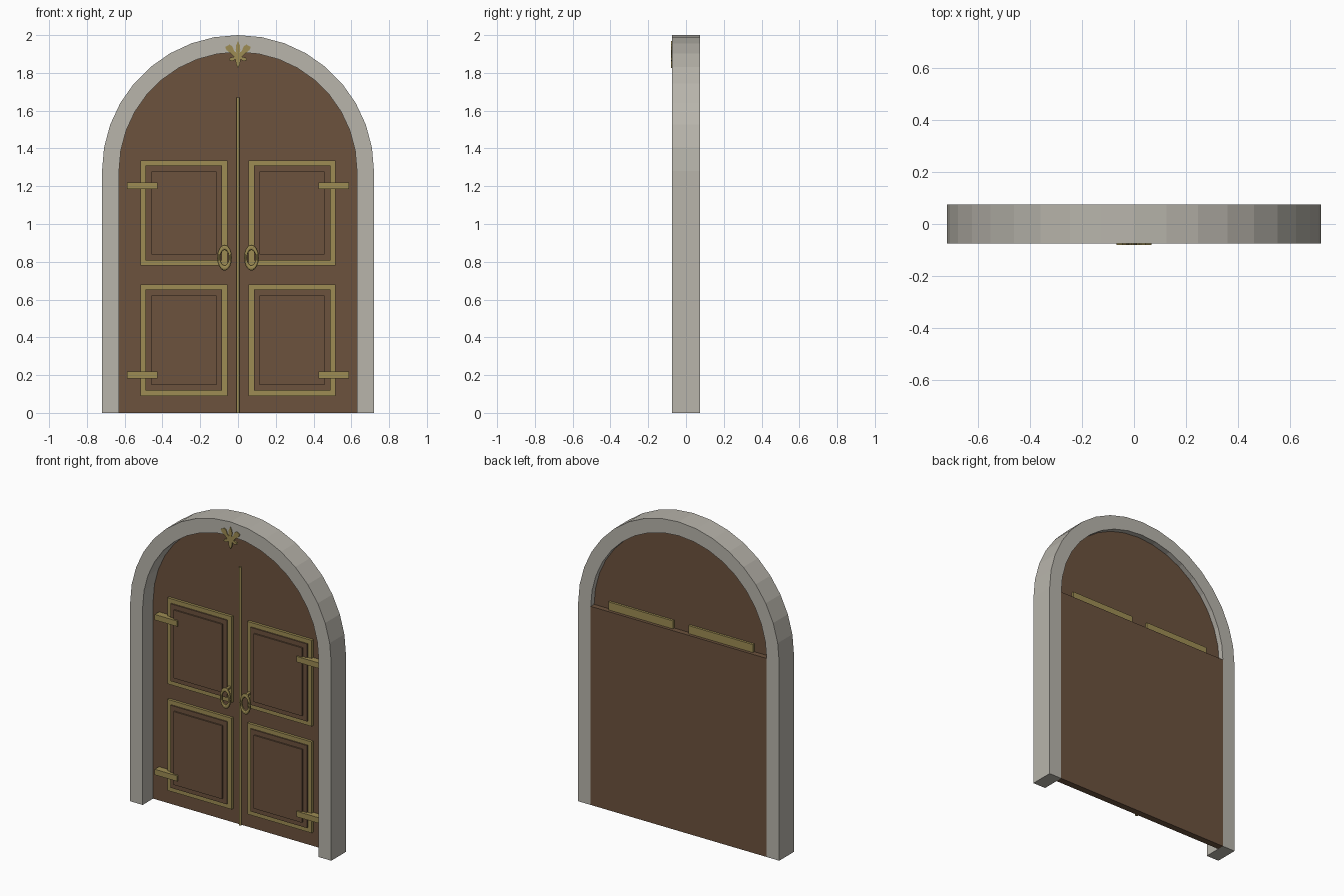
import bpy, bmesh, math

if "Cube" in bpy.data.objects:
    bpy.data.objects.remove(bpy.data.objects["Cube"])

def material(name, rgb):
    m = bpy.data.materials.new(name)
    m.diffuse_color = (*rgb, 1)
    m.use_nodes = True
    m.node_tree.nodes["Principled BSDF"].inputs["Base Color"].default_value = m.diffuse_color
    return m

STONE = material("grey_stone", (0.48, 0.46, 0.41))
WOOD = material("brown_wood", (0.15, 0.085, 0.048))
BRASS = material("aged_brass", (0.34, 0.265, 0.088))

def prism(name, outline, y0, y1, mat):
    """Extrude an x-z outline from y0 to y1."""
    bm = bmesh.new()
    face = bm.faces.new([bm.verts.new((x, y0, z)) for x, z in outline])
    new = bmesh.ops.extrude_face_region(bm, geom=[face])["geom"]
    bmesh.ops.translate(bm, vec=(0, y1 - y0, 0),
                        verts=[v for v in new if isinstance(v, bmesh.types.BMVert)])
    bmesh.ops.recalc_face_normals(bm, faces=bm.faces)
    me = bpy.data.meshes.new(name)
    bm.to_mesh(me)
    bm.free()
    me.materials.append(mat)
    ob = bpy.data.objects.new(name, me)
    bpy.context.collection.objects.link(ob)
    return ob

def box(name, x0, x1, z0, z1, y0, y1, mat):
    return prism(name, [(x0, z0), (x1, z0), (x1, z1), (x0, z1)], y0, y1, mat)

def finish(name, mat):
    ob = bpy.context.object
    ob.name = name
    ob.data.materials.append(mat)
    bpy.ops.object.shade_smooth_by_angle()
    return ob

SPRING = 1.28
def arc(r):
    return [(r * math.cos(math.radians(a)), SPRING + r * math.sin(math.radians(a)))
            for a in range(0, 181, 10)]

# Stone arch frame
outer = [(0.72, 0)] + arc(0.72) + [(-0.72, 0)]
inner = [(0.63, 0)] + arc(0.63) + [(-0.63, 0)]
prism("arch_frame", outer + inner[::-1], -0.075, 0.075, STONE)

# Thick lower door and thin arched top, sharing one front plane
FACE = 0.032
box("door_slab", -0.63, 0.63, 0, 1.285, FACE, 0.075, WOOD)
prism("door_arch_top", arc(0.63), FACE, 0.04, WOOD)

# Strip between the two leaves
bpy.ops.mesh.primitive_cylinder_add(vertices=16, radius=0.008, depth=1.67,
                                    location=(0, 0.024, 0.835))
finish("centre_strip", BRASS)

for s, side in ((-1, "left"), (1, "right")):
    # Stepped panels: brass plate, then two raised wooden plates
    for z0, z1, level in ((0.09, 0.68, "lower"), (0.78, 1.337, "upper")):
        for part, inset, y0, y1, mat in (("panel_trim", 0, 0.015, 0.055, BRASS),
                                         ("panel_base", 0.028, 0.007, 0.03, WOOD),
                                         ("panel_centre", 0.058, -0.002, 0.03, WOOD)):
            a, b = sorted((s * (0.056 + inset), s * (0.517 - inset)))
            box(f"{side}_{level}_{part}", a, b, z0 + inset, z1 - inset, y0, y1, mat)

    # Hinge straps
    for z, level in ((0.2, "lower"), (1.202, "upper")):
        a, b = sorted((s * 0.427, s * 0.588))
        box(f"{side}_{level}_hinge", a, b, z - 0.018, z + 0.018, -0.012, 0.04, BRASS)

    # Oval ring handle with beaded rim and a mounting peg
    hx, hz, hy = s * 0.071, 0.822, -0.025
    bpy.ops.mesh.primitive_torus_add(location=(hx, hy, hz), rotation=(math.pi / 2, 0, 0),
                                     major_radius=0.03, minor_radius=0.008,
                                     major_segments=32, minor_segments=10)
    bpy.context.object.scale = (1, 1.8, 1)
    finish(f"{side}_ring_handle", BRASS)
    for i in range(16):
        t = 2 * math.pi * i / 16
        bpy.ops.mesh.primitive_uv_sphere_add(
            segments=8, ring_count=6, radius=0.007,
            location=(hx + 0.033 * math.cos(t), hy, hz + 0.06 * math.sin(t)))
        finish(f"{side}_ring_bead", BRASS)
    bpy.ops.mesh.primitive_cylinder_add(vertices=12, radius=0.01, depth=0.06,
                                        location=(hx, 0.004, hz + 0.054),
                                        rotation=(math.pi / 2, 0, 0))
    finish(f"{side}_handle_peg", BRASS)

# Leaf ornament at the crown of the arch
half = [(0, 1.968), (.011, 1.945), (.012, 1.925), (.009, 1.908), (.02, 1.915),
        (.03, 1.94), (.045, 1.95), (.068, 1.937), (.06, 1.92), (.045, 1.908),
        (.03, 1.895), (.022, 1.885), (.042, 1.88), (.048, 1.868), (.03, 1.862),
        (.014, 1.872), (.01, 1.845), (0, 1.825)]
prism("crown_ornament", half + [(-x, z) for x, z in half[-2:0:-1]], -0.08, -0.068, BRASS)
